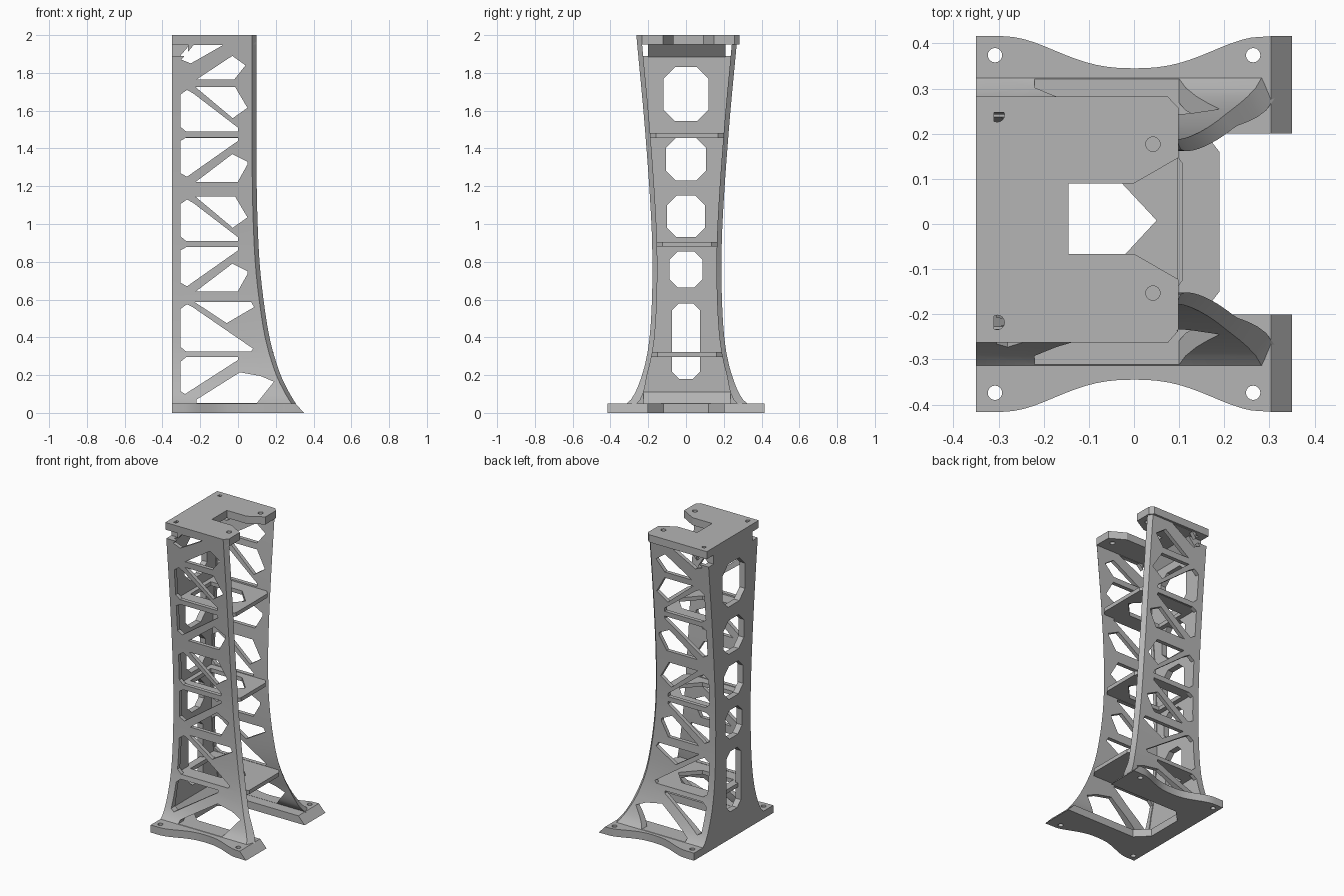
import bpy, bmesh, math
from mathutils import Vector

old = bpy.data.objects.get("Cube")
if old:
    bpy.data.objects.remove(old, do_unlink=True)

grey = bpy.data.materials.new("plain grey")
grey.use_nodes = True
grey.diffuse_color = (0.46, 0.46, 0.46, 1)
grey.node_tree.nodes["Principled BSDF"].inputs["Base Color"].default_value = (0.46, 0.46, 0.46, 1)

MID = 0.005      # y of the symmetry plane
BACK = -0.35


def finish(name, bm):
    bmesh.ops.recalc_face_normals(bm, faces=bm.faces)
    me = bpy.data.meshes.new(name)
    bm.to_mesh(me)
    bm.free()
    ob = bpy.data.objects.new(name, me)
    bpy.context.collection.objects.link(ob)
    me.materials.append(grey)
    return ob


def prisms(name, outlines, axis, lo, hi):
    """Extrude 2D outlines along an axis from lo to hi."""
    place = {"x": lambda a, b, t: (t, a, b),
             "y": lambda a, b, t: (a, t, b),
             "z": lambda a, b, t: (a, b, t)}[axis]
    bm = bmesh.new()
    for pts in outlines:
        face = bm.faces.new([bm.verts.new(place(a, b, lo)) for a, b in pts])
        out = bmesh.ops.extrude_face_region(bm, geom=[face])
        step = Vector(place(0, 0, hi - lo))
        for v in out["geom"]:
            if isinstance(v, bmesh.types.BMVert):
                v.co += step
    return finish(name, bm)


def loft(name, rings):
    bm = bmesh.new()
    rows = [[bm.verts.new(p) for p in ring] for ring in rings]
    n = len(rows[0])
    for a, b in zip(rows, rows[1:]):
        for i in range(n):
            j = (i + 1) % n
            bm.faces.new((a[i], a[j], b[j], b[i]))
    bm.faces.new(rows[0])
    bm.faces.new(rows[-1])
    return finish(name, bm)


def cut(ob, *cutters):
    bpy.context.view_layer.objects.active = ob
    for c in cutters:
        m = ob.modifiers.new("cut", "BOOLEAN")
        m.operation, m.solver, m.object = "DIFFERENCE", "EXACT", c
        bpy.ops.object.modifier_apply(modifier=m.name)


def curve(table):
    """Smooth curve through (z, value) points."""
    n = len(table)

    def slope(i):
        a, b = table[max(i - 1, 0)], table[min(i + 1, n - 1)]
        return (b[1] - a[1]) / (b[0] - a[0])

    def f(z):
        i = 0
        while i < n - 2 and z > table[i + 1][0]:
            i += 1
        (z0, v0), (z1, v1) = table[i], table[i + 1]
        h = z1 - z0
        t = (z - z0) / h
        return (v0 * (1 + 2 * t) * (1 - t) ** 2 + v1 * t * t * (3 - 2 * t)
                + h * slope(i) * t * (1 - t) ** 2 + h * slope(i + 1) * t * t * (t - 1))
    return f


def circle(x, y, r=0.016, n=16):
    return [(x + r * math.cos(2 * math.pi * i / n), y + r * math.sin(2 * math.pi * i / n))
            for i in range(n)]


# Flare of the tower: front edge and half width against height
front = curve([(0.04, 0.312), (0.1, 0.275), (0.2, 0.226), (0.35, 0.178), (0.5, 0.149),
               (0.75, 0.118), (1, 0.104), (1.3, 0.098), (2, 0.098)])
half = curve([(0.04, 0.33), (0.07, 0.297), (0.12, 0.268), (0.2, 0.238), (0.3, 0.212),
              (0.45, 0.193), (0.7, 0.183), (1, 0.188), (1.5, 0.222), (2, 0.268)])


def thick(z):
    return 0.026 + 0.03 * max(0, 0.2 - z) / 0.16


levels = [0.04 + 0.03 * i for i in range(8)] + [0.25 + 0.07 * i for i in range(1, 25)] + [2.0]

# Truss openings of the side walls (x, z)
truss = [
    [(-.305, .27), (-.275, .295), (0, .295), (0, .28), (-.28, .1), (-.305, .115)],
    [(-.22, .07), (.01, .215), (.12, .195), (.19, .165), (.1, .052), (-.22, .052)],
    [(-.305, .55), (-.27, .575), (-.24, .56), (.08, .34), (.07, .325), (-.275, .325), (-.305, .35)],
    [(-.23, .587), (.07, .587), (.085, .56), (-.06, .475)],
]
for z in (0.89, 1.47):      # openings under and over each repeated rib
    truss.append([(-.305, z - .03), (-.275, z - .013), (0, z - .013), (0, z - .03),
                  (-.27, z - .22), (-.305, z - .2)])
    truss.append([(-.225, z - .248), (-.03, z - .1), (.05, z - .14), (.05, z - .155),
                  (-.002, z - .248)])
    truss.append([(-.305, z + .215), (-.27, z + .24), (-.235, z + .22), (0, z + .04),
                  (0, z + .02), (-.275, z + .02), (-.305, z + .045)])
    truss.append([(-.225, z + .255), (-.015, z + .255), (.05, z + .145), (-.028, z + .09)])
truss.append([(-.22, 1.765), (-.03, 1.89), (.04, 1.84), (-.02, 1.765)])
truss.append([(-.3, 1.87), (-.25, 1.85), (-.08, 1.947), (-.235, 1.947)])
truss_cutter = prisms("truss_cutter", truss, "y", -0.6, 0.6)

# Notches beneath the rear corners of the top plate (y, z)
notches = [[(MID + s * .205, 1.89), (MID + s * .4, 1.89), (MID + s * .4, 1.95), (MID + s * .205, 1.95)]
           for s in (-1, 1)]
notch_cutter = prisms("notch_cutter", notches, "x", -0.5, -0.265)

# Side walls with a bevelled front edge
parts = []
for name, s in (("front_side_wall", -1), ("rear_side_wall", 1)):
    rings = []
    for z in levels:
        yo, yi, xf = MID + s * half(z), MID + s * (half(z) - thick(z)), front(z)
        rings.append([(BACK, yo, z), (xf - 0.023, yo, z), (xf, yi, z), (BACK, yi, z)])
    wall = loft(name, rings)
    cut(wall, truss_cutter, notch_cutter)
    parts.append(wall)

# Back panel with eight-sided windows
rings = []
for z in levels:
    w = half(z) - 0.004
    rings.append([(BACK, MID - w, z), (BACK, MID + w, z), (-.31, MID + w, z), (-.31, MID - w, z)])
back = loft("back_panel", rings)
windows = []
for w, lo, hi in ((.075, .18, .58), (.088, .665, .855), (.1, .93, 1.15),
                  (.107, 1.23, 1.455), (.118, 1.545, 1.83)):
    c = w * 0.5
    windows.append([(-w, lo + c), (c - w, lo), (w - c, lo), (w, lo + c),
                    (w, hi - c), (w - c, hi), (c - w, hi), (-w, hi - c)])
window_cutter = prisms("window_cutter", windows, "x", -0.5, -0.2)
cut(back, window_cutter, notch_cutter)
parts.append(back)

# Horizontal ribs with a pointed opening
rib_hole = prisms("rib_hole", [[(-.28, -.1), (-.05, -.1), (.05, .008), (-.05, .115), (-.28, .115)]],
                  "z", 0.1, 1.8)
for name, z in (("lower_rib", .31), ("middle_rib", .893), ("upper_rib", 1.468)):
    w, xf = half(z) - 0.01, front(z)
    rib = prisms(name, [[(-.33, MID - w), (xf - .035, MID - w), (xf, MID - w + .045),
                         (xf, MID + w - .045), (xf - .035, MID + w), (-.33, MID + w)]],
                 "z", z - .013, z + .013)
    cut(rib, rib_hole)
    parts.append(rib)

# Sloped braces joining the back panel to both plates (x, z)
parts.append(prisms("top_brace", [[(-.33, 1.885), (-.31, 1.885), (-.25, 1.955), (-.33, 1.955)]],
                    "y", MID - .205, MID + .205))
parts.append(prisms("bottom_brace", [[(-.33, .04), (-.25, .04), (-.31, .11), (-.33, .11)]],
                    "y", MID - .23, MID + .23))

# Top plate with a flared slot
c = 0.012
top = prisms("top_plate", [[
    (BACK, c - .27), (.075, c - .27), (.099, c - .245), (.099, c - .135), (0, c - .078),
    (-.145, c - .078), (-.145, c + .078), (0, c + .078), (.099, c + .135), (.099, c + .245),
    (.075, c + .27), (BACK, c + .27)]], "z", 1.95, 2.0)
top_holes = prisms("top_holes", [circle(x, c + s * y) for s in (-1, 1)
                                 for x, y in ((-.303, .23), (.042, .165))], "z", 1.9, 2.1)
cut(top, top_holes)
parts.append(top)

# Base plate: waisted sides, open slot, sloped front edge
waist = []
for i in range(25):
    x = -.29 + .55 * i / 24
    u = abs((x + .0) / .29)
    rise = .0 if u >= 1 else (.5 + .5 * math.cos(math.pi * u ** 1.25))
    waist.append((x, .416 - .071 * rise))
side = [(BACK, .416)] + waist + [(.35, .416)]
slot = [(.35, .2), (-.16, .2), (-.24, .12)]
outline = side + slot
outline += [(x, -y) for x, y in reversed(outline)]
base = prisms("base_plate", [outline], "z", 0.0, 0.05)
for v in base.data.vertices:
    if v.co.x > .34 and v.co.z > .02:
        v.co.x = .303
base_holes = prisms("base_holes", [circle(x, s * .374) for s in (-1, 1) for x in (-.308, .264)],
                    "z", -0.1, 0.2)
cut(base, base_holes)
parts.append(base)

# Remove cutters and shade
for ob in (truss_cutter, notch_cutter, window_cutter, rib_hole, top_holes, base_holes):
    bpy.data.objects.remove(ob, do_unlink=True)
bpy.ops.object.select_all(action="DESELECT")
for ob in parts:
    ob.select_set(True)
bpy.context.view_layer.objects.active = parts[0]
bpy.ops.object.shade_smooth_by_angle(angle=math.radians(20))
